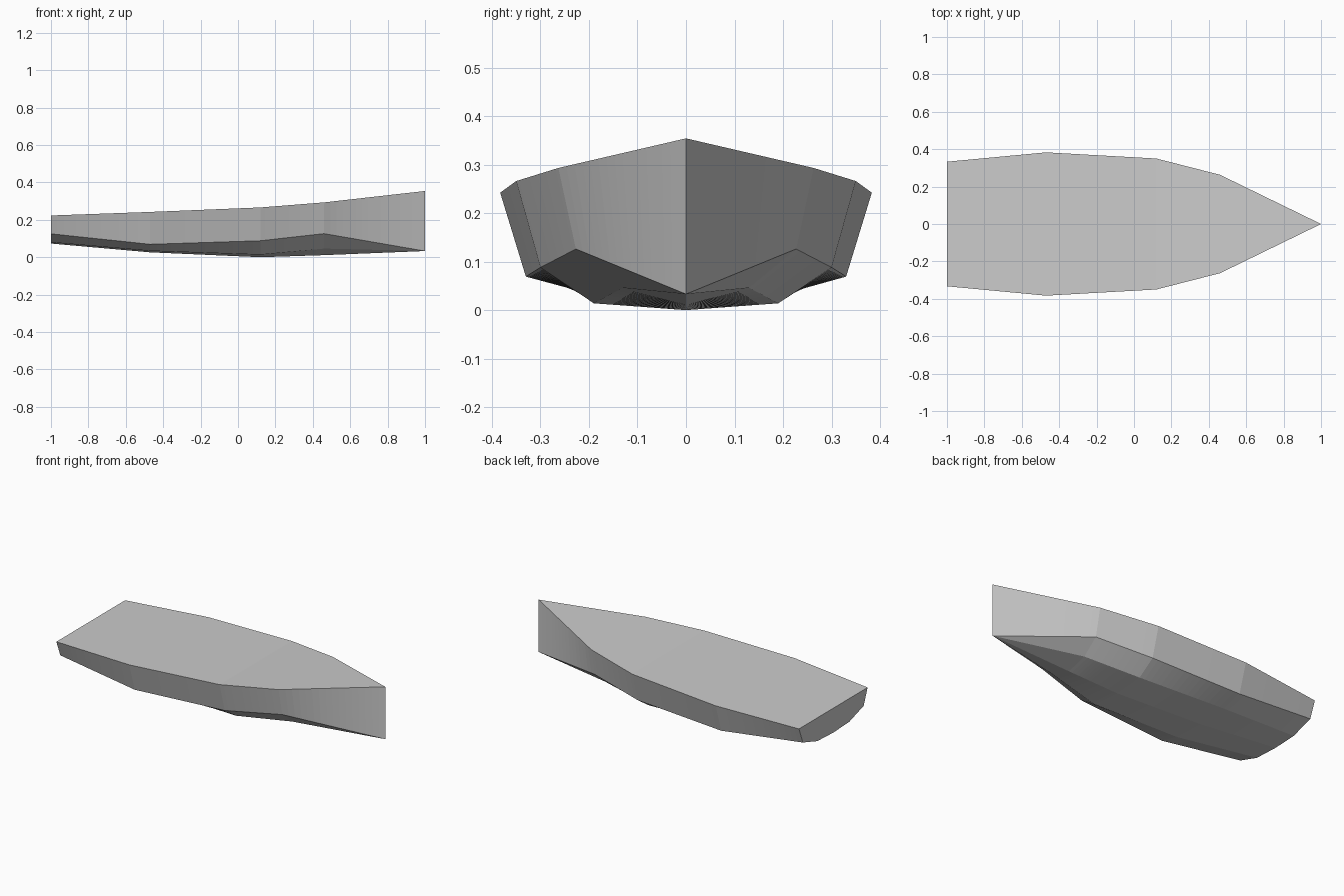
import bpy, bmesh

if "Cube" in bpy.data.objects:
    bpy.data.objects.remove(bpy.data.objects["Cube"])

# Stations: x, then half-section (y, z) for keel, lower chine, upper chine, sheer
stations = [
    (-1.00, [(0, .075), (.155, .082), (.295, .127), (.333, .225)]),
    (-0.47, [(0, .028), (.200, .036), (.330, .071), (.383, .244)]),
    ( 0.12, [(0, .002), (.190, .016), (.300, .090), (.350, .268)]),
    ( 0.46, [(0, .013), (.130, .048), (.227, .128), (.263, .295)]),
    ( 1.00, [(0, .035), (0, .035), (0, .035), (0, .356)]),
]
STEPS = 16


def section(a, b, t):
    """Full closed section, blended between two stations (ruled panels)."""
    x = a[0] + (b[0] - a[0]) * t
    half = [(p[0] + (q[0] - p[0]) * t, p[1] + (q[1] - p[1]) * t)
            for p, q in zip(a[1], b[1])]
    left = [(x, y, z) for y, z in reversed(half)]
    right = [(x, -y, z) for y, z in half[1:]]
    return left + right


# Hull: loft the sections, close the deck and the transom
bm = bmesh.new()
rings = []
for a, b in zip(stations, stations[1:]):
    for i in range(STEPS):
        rings.append([bm.verts.new(p) for p in section(a, b, i / STEPS)])
rings.append([bm.verts.new(p) for p in section(stations[-2], stations[-1], 1)])

for r, s in zip(rings, rings[1:]):
    n = len(r)
    for i in range(n):
        j = (i + 1) % n
        bm.faces.new((r[i], r[j], s[j], s[i]))
bm.faces.new(rings[0])

# Merge the bow points into a single sharp stem
bmesh.ops.remove_doubles(bm, verts=bm.verts[:], dist=1e-4)
bmesh.ops.recalc_face_normals(bm, faces=bm.faces[:])

mesh = bpy.data.meshes.new("boat_hull")
bm.to_mesh(mesh)
bm.free()
hull = bpy.data.objects.new("boat_hull", mesh)
bpy.context.collection.objects.link(hull)
# Ground the keel exactly at z = 0
hull.location.z = -min(v.co.z for v in mesh.vertices)
